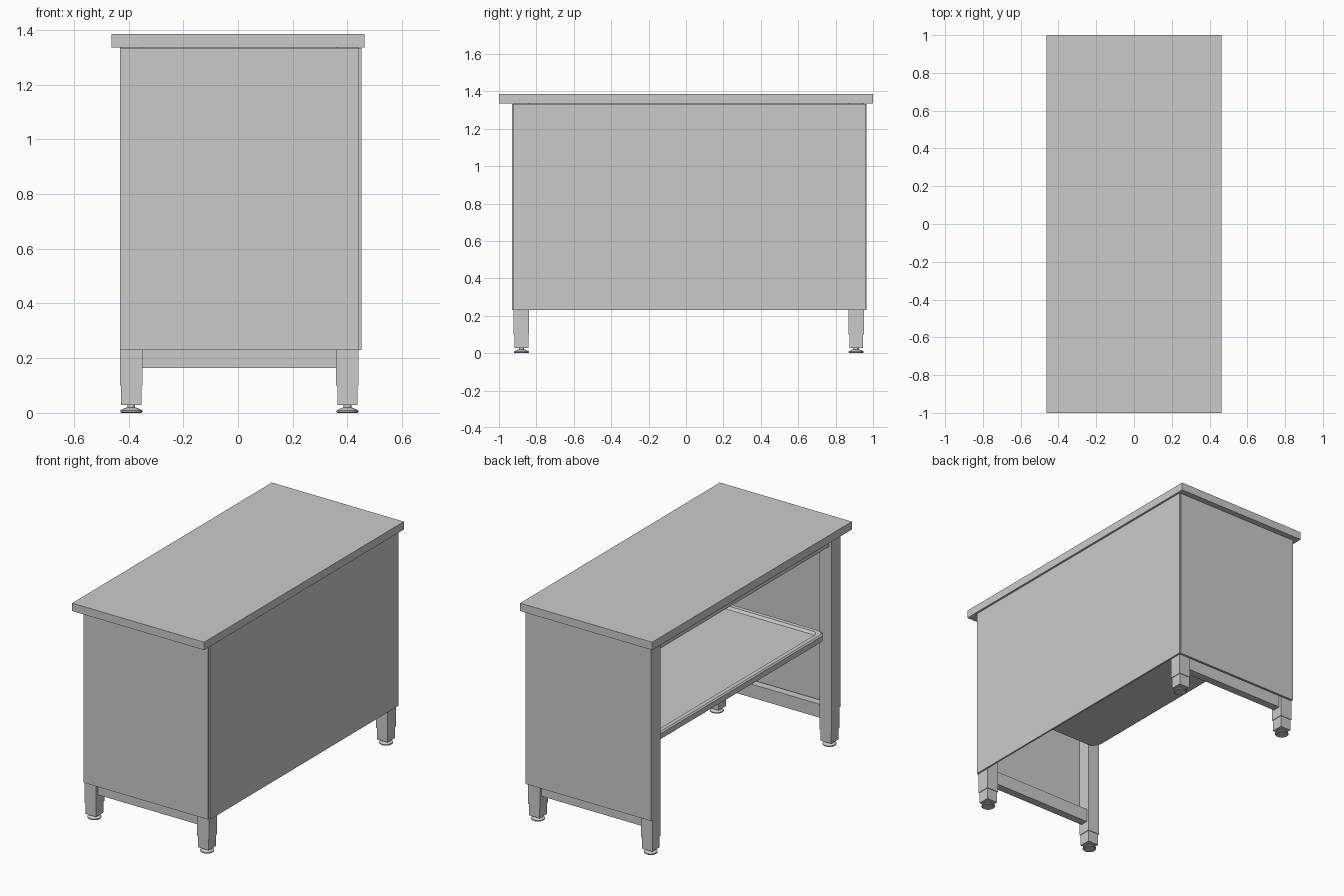
import bpy, bmesh, math

if "Cube" in bpy.data.objects:
    bpy.data.objects.remove(bpy.data.objects["Cube"])

LEG_X = (-0.39, 0.40)
LEG_Y = (-0.88, 0.91)
H = 0.041  # half width of a leg


def to_object(name, bm):
    bmesh.ops.recalc_face_normals(bm, faces=bm.faces)
    me = bpy.data.meshes.new(name)
    bm.to_mesh(me)
    bm.free()
    ob = bpy.data.objects.new(name, me)
    bpy.context.collection.objects.link(ob)
    return ob


def box(name, x0, x1, y0, y1, z0, z1):
    bm = bmesh.new()
    bmesh.ops.create_cube(bm, size=1)
    for v in bm.verts:
        v.co = ((x0 + x1) / 2 + v.co.x * (x1 - x0),
                (y0 + y1) / 2 + v.co.y * (y1 - y0),
                (z0 + z1) / 2 + v.co.z * (z1 - z0))
    return to_object(name, bm)


def loft(name, rings):
    """Skin a stack of equal-length point rings and cap both ends."""
    bm = bmesh.new()
    loops = [[bm.verts.new(p) for p in r] for r in rings]
    n = len(loops[0])
    for a, b in zip(loops, loops[1:]):
        for i in range(n):
            j = (i + 1) % n
            bm.faces.new((a[i], a[j], b[j], b[i]))
    bm.faces.new(loops[0][::-1])
    bm.faces.new(loops[-1])
    return to_object(name, bm)


def smooth(ob):
    bpy.ops.object.select_all(action='DESELECT')
    ob.select_set(True)
    bpy.context.view_layer.objects.active = ob
    bpy.ops.object.shade_smooth_by_angle(angle=math.radians(30))


def circle(x, y, r, z, n=24):
    return [(x + r * math.cos(2 * math.pi * i / n),
             y + r * math.sin(2 * math.pi * i / n), z) for i in range(n)]


def rounded_rect(x0, x1, y0, y1, r, z, steps=5):
    pts = []
    corners = ((x1 - r, y1 - r), (x0 + r, y1 - r), (x0 + r, y0 + r), (x1 - r, y0 + r))
    for k, (cx, cy) in enumerate(corners):
        for s in range(steps + 1):
            a = math.pi / 2 * (k + s / steps)
            pts.append((cx + r * math.cos(a), cy + r * math.sin(a), z))
    return pts


# Table top
box("table_top", -0.4625, 0.4625, -1, 1, 1.335, 1.385)

# Square legs with inner sleeves and round levelling feet
foot_profile = [(0.036, 0), (0.04, 0.003), (0.04, 0.009), (0.022, 0.018),
                (0.014, 0.020), (0.014, 0.032)]
for x, sx in zip(LEG_X, ("left", "right")):
    for y, sy in zip(LEG_Y, ("front", "back")):
        tag = f"{sy}_{sx}"
        box(f"leg_{tag}", x - H, x + H, y - H, y + H, 0.10, 1.335)
        s = 0.037
        box(f"leg_sleeve_{tag}", x - s, x + s, y - s, y + s, 0.028, 0.102)
        smooth(loft(f"foot_{tag}", [circle(x, y, r, z) for r, z in foot_profile]))

# Rails joining the legs
xi0, xi1 = LEG_X[0] + H, LEG_X[1] - H
yi0, yi1 = LEG_Y[0] + H, LEG_Y[1] - H
for y, sy in zip(LEG_Y, ("front", "back")):
    box(f"lower_rail_{sy}", xi0, xi1, y - 0.025, y + 0.025, 0.165, 0.25)
    box(f"upper_rail_{sy}", xi0, xi1, y - 0.025, y + 0.025, 1.275, 1.335)
for x, sx in zip(LEG_X, ("left", "right")):
    box(f"upper_rail_{sx}", x - 0.025, x + 0.025, yi0, yi1, 1.275, 1.335)

# Cladding panels on three sides, the left side stays open
box("front_panel", -0.431, 0.441, -0.931, -0.921, 0.23, 1.333)
box("back_panel", -0.431, 0.441, 0.951, 0.965, 0.23, 1.333)
box("right_panel", 0.441, 0.452, -0.921, 0.960, 0.23, 1.333)

# Tray shelf with a raised rim
tray_profile = [(0.012, 0.678), (0, 0.688), (0, 0.722), (0.008, 0.73),
                (0.035, 0.73), (0.046, 0.714)]
smooth(loft("tray_shelf", [
    rounded_rect(-0.40 + i, 0.41 - i, -0.838 + i, 0.868 - i, 0.06 - i * 0.6, z)
    for i, z in tray_profile]))
